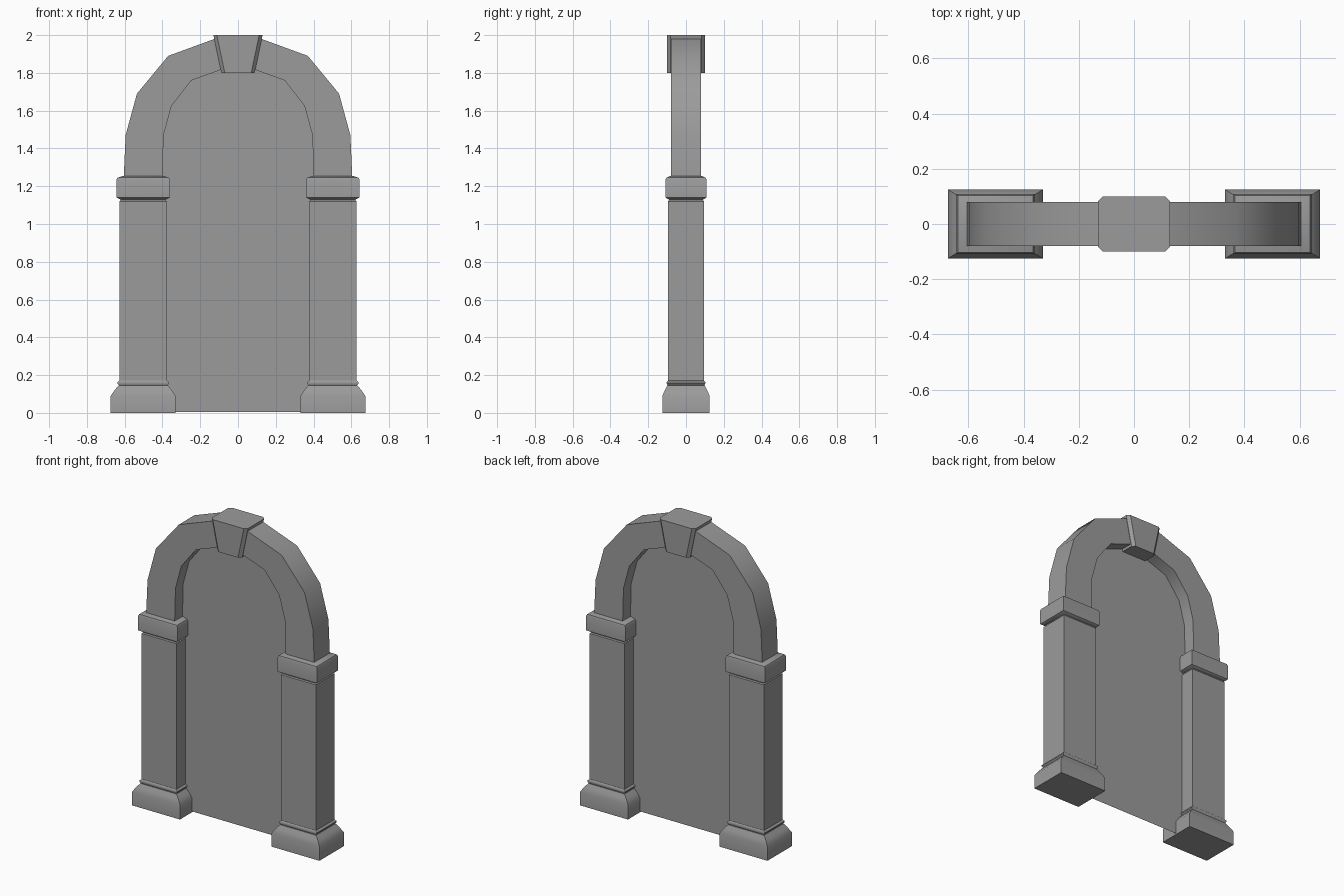
import bpy, bmesh
from math import radians

if "Cube" in bpy.data.objects:
    bpy.data.objects.remove(bpy.data.objects["Cube"], do_unlink=True)

# One stone colour for everything
stone = bpy.data.materials.new("grey_stone")
stone.use_nodes = True
GREY = (0.33, 0.33, 0.33, 1)
stone.diffuse_color = GREY
stone.node_tree.nodes["Principled BSDF"].inputs["Base Color"].default_value = GREY


def finish(name, bm, smooth=True):
    bmesh.ops.recalc_face_normals(bm, faces=bm.faces)
    mesh = bpy.data.meshes.new(name)
    bm.to_mesh(mesh)
    bm.free()
    mesh.materials.append(stone)
    obj = bpy.data.objects.new(name, mesh)
    bpy.context.collection.objects.link(obj)
    if smooth:
        bpy.ops.object.select_all(action='DESELECT')
        obj.select_set(True)
        bpy.context.view_layer.objects.active = obj
        bpy.ops.object.shade_smooth_by_angle(angle=radians(38))
    return obj


def loft(bm, rings):
    """Skin equal-length closed rings of points and cap both ends."""
    loops = [[bm.verts.new(p) for p in ring] for ring in rings]
    for a, b in zip(loops, loops[1:]):
        n = len(a)
        for i in range(n):
            j = (i + 1) % n
            bm.faces.new((a[i], a[j], b[j], b[i]))
    bm.faces.new(loops[0])
    bm.faces.new(loops[-1])


def rect_stack(name, cx, profile):
    """Rectangular moulding from (z, half width, half depth) levels."""
    bm = bmesh.new()
    loft(bm, [[(cx + sx * w, sy * d, z) for sx, sy in
               ((-1, -1), (1, -1), (1, 1), (-1, 1))] for z, w, d in profile])
    return finish(name, bm)


# Pillar mouldings
plinth = [(0, .172, .125), (.09, .172, .125), (.12, .152, .112), (.145, .13, .1)]
base_ring = [(.145, .127, .096), (.155, .136, .102), (.163, .136, .102), (.172, .125, .095)]
shaft = [(.14, .125, .095), (1.12, .125, .095), (1.126, .119, .09), (1.14, .119, .09)]
capital = [(1.13, .122, .092), (1.14, .141, .108), (1.235, .141, .108),
           (1.245, .136, .104), (1.255, .105, .082)]
for side, cx in (("left", .502), ("right", -.502)):
    for part, profile in (("plinth", plinth), ("base_ring", base_ring),
                          ("shaft", shaft), ("capital", capital)):
        rect_stack(f"{side}_{part}", cx, profile)

# Arch: matching outer and inner outlines, mirrored in x
outer = [(.605, 1.245), (.595, 1.47), (.535, 1.69), (.37, 1.89), (.11, 1.985)]
inner = [(.4, 1.245), (.394, 1.47), (.352, 1.625), (.247, 1.76), (.075, 1.822)]
D = .08
for side, s in (("left", 1), ("right", -1)):
    bm = bmesh.new()
    loft(bm, [[(s * ox, -D, oz), (s * ox, D, oz), (s * ix, D, iz), (s * ix, -D, iz)]
              for (ox, oz), (ix, iz) in zip(outer, inner)])
    finish(f"{side}_arch", bm)

# Keystone: tapered wedge with chamfered front and back edges
bm = bmesh.new()
loft(bm, [[(-b, y, 1.8), (b, y, 1.8), (t, y, 2), (-t, y, 2)]
          for y, b, t in ((-.1, .07, .112), (-.082, .088, .13),
                          (.082, .088, .13), (.1, .07, .112))])
finish("keystone", bm, smooth=False)

# Thin panel filling the opening, reaching a little into the stonework
half = [(.4, .005)] + [((ox + 3 * ix) / 4, (oz + 3 * iz) / 4)
                       for (ox, oz), (ix, iz) in zip(outer, inner)]
outline = half + [(-x, z) for x, z in reversed(half)]
bm = bmesh.new()
bm.faces.new([bm.verts.new((x, 0, z)) for x, z in outline])
finish("panel", bm, smooth=False)
